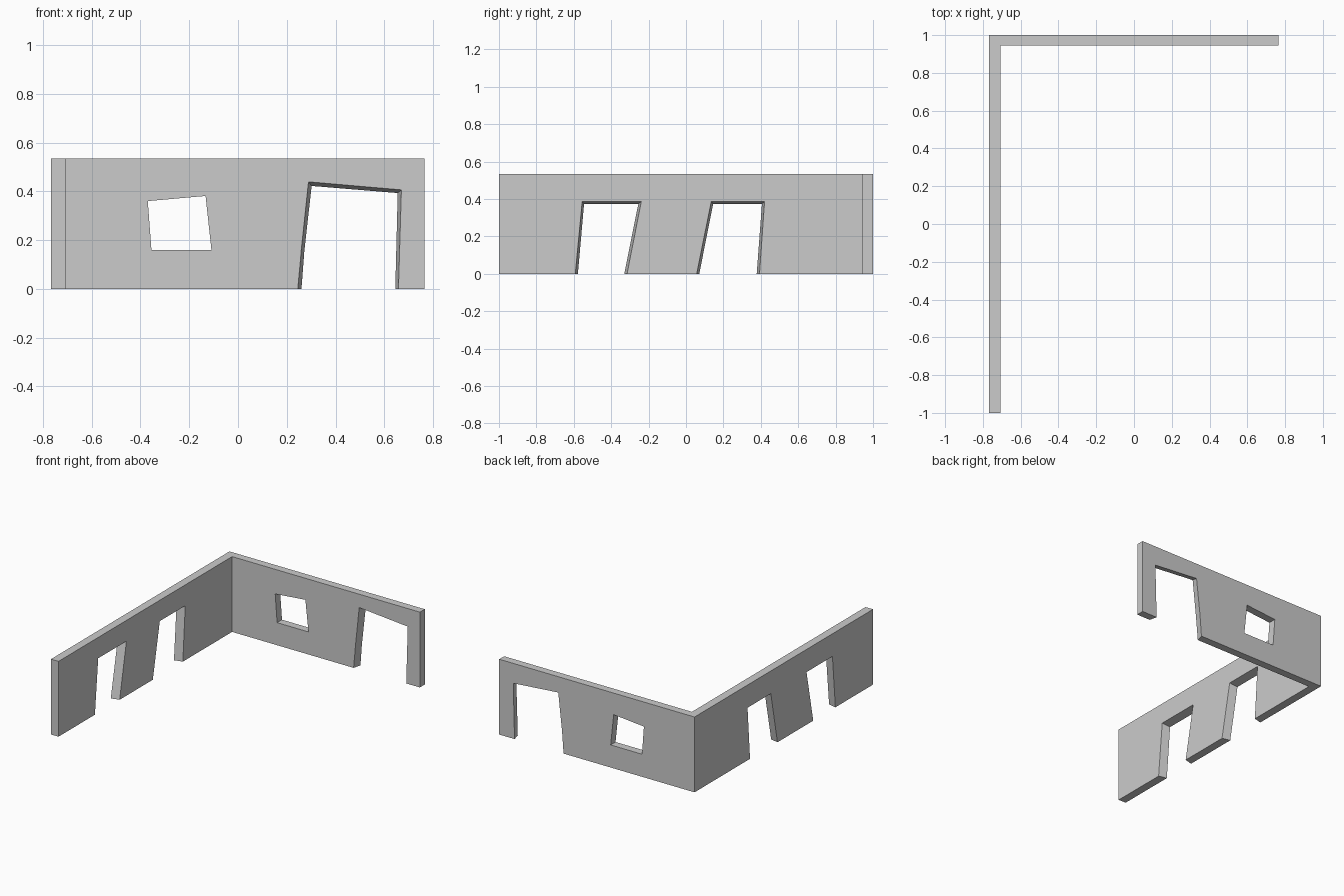
import bpy, bmesh

if "Cube" in bpy.data.objects:
    bpy.data.objects.remove(bpy.data.objects["Cube"])

H = 0.534                      # wall height
XL, XI, XR = -0.767, -0.708, 0.765
YF, YI, YB = -1.0, 0.945, 1.0


def solid(name, ring_a, ring_b):
    """Closed solid lofted between two matching rings of points."""
    bm = bmesh.new()
    a = [bm.verts.new(p) for p in ring_a]
    b = [bm.verts.new(p) for p in ring_b]
    n = len(a)
    bm.faces.new(a)
    bm.faces.new(b[::-1])
    for i in range(n):
        j = (i + 1) % n
        bm.faces.new((a[j], a[i], b[i], b[j]))
    bmesh.ops.recalc_face_normals(bm, faces=bm.faces)
    mesh = bpy.data.meshes.new(name)
    bm.to_mesh(mesh)
    bm.free()
    ob = bpy.data.objects.new(name, mesh)
    bpy.context.collection.objects.link(ob)
    return ob


def opening(name, near, far, d_near, d_far, place):
    """Tapered cutter through a wall, run on past both wall faces."""
    t = 0.2
    d = d_far - d_near
    ring_a = [place(n[0] - t * (f[0] - n[0]), d_near - t * d, n[1] - t * (f[1] - n[1]))
              for n, f in zip(near, far)]
    ring_b = [place(f[0] + t * (f[0] - n[0]), d_far + t * d, f[1] + t * (f[1] - n[1]))
              for n, f in zip(near, far)]
    ob = solid(name, ring_a, ring_b)
    ob.hide_render = True
    return ob


def door(points):
    """Carry a door outline below the floor."""
    return [(points[0][0], -0.05)] + points + [(points[-1][0], -0.05)]


# L-shaped walls
plan = [(XL, YF), (XI, YF), (XI, YI), (XR, YI), (XR, YB), (XL, YB)]
walls = solid("corner_walls", [(x, y, 0) for x, y in plan], [(x, y, H) for x, y in plan])


def on_back(u, d, z):
    return (u, d, z)


def on_left(u, d, z):
    return (d, u, z)


cutters = []

# Crooked window, straight through the back wall
window = [(-0.37, 0.36), (-0.133, 0.381), (-0.109, 0.16), (-0.355, 0.16)]
cutters.append(opening("window_cutter", window, window, YI, YB, on_back))

# Wide doorway in the back wall
near = door([(0.245, 0), (0.259, 0.155), (0.289, 0.439), (0.67, 0.406), (0.658, 0)])
far = door([(0.26, 0), (0.272, 0.155), (0.302, 0.422), (0.655, 0.393), (0.645, 0)])
cutters.append(opening("wide_door_cutter", near, far, YI, YB, on_back))

# Two leaning doorways in the left wall: bottom-left, top-left, top-right, bottom-right
for i, (n, f) in enumerate([((-0.592, -0.555, -0.239, -0.315), (-0.578, -0.545, -0.255, -0.33)),
                            ((0.057, 0.135, 0.42, 0.393), (0.071, 0.145, 0.406, 0.378))]):
    near = door([(n[0], 0), (n[1], 0.386), (n[2], 0.386), (n[3], 0)])
    far = door([(f[0], 0), (f[1], 0.373), (f[2], 0.373), (f[3], 0)])
    cutters.append(opening(f"side_door_cutter_{i}", near, far, XI, XL, on_left))

# Cut the openings, then drop the cutters
bpy.context.view_layer.objects.active = walls
for c in cutters:
    m = walls.modifiers.new(c.name, "BOOLEAN")
    m.operation = "DIFFERENCE"
    m.solver = "EXACT"
    m.object = c
    bpy.ops.object.modifier_apply(modifier=m.name)
    bpy.data.objects.remove(c, do_unlink=True)
